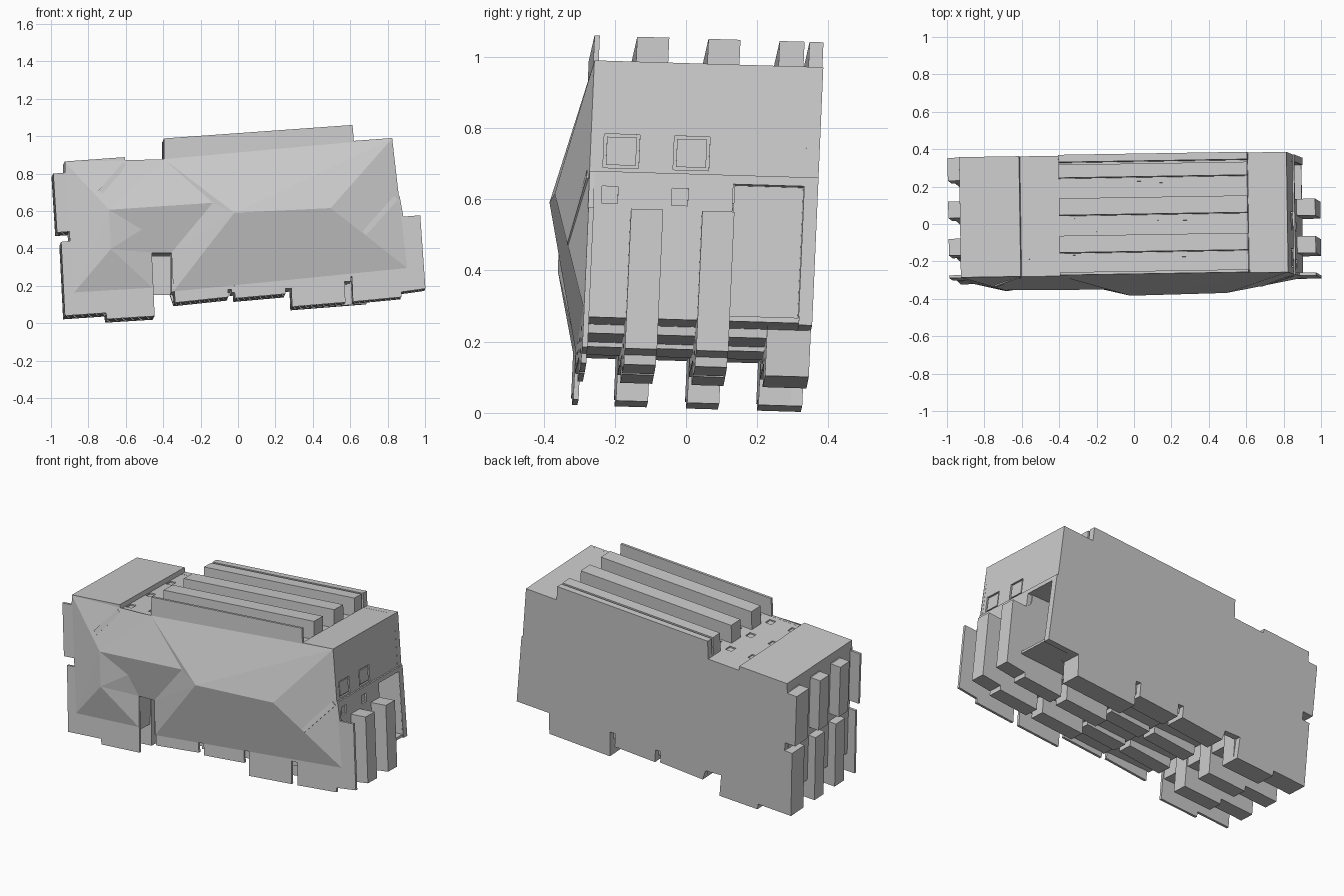
import bpy
import bmesh

cube = bpy.data.objects.get("Cube")
if cube:
    bpy.data.objects.remove(cube, do_unlink=True)

LEAN, YAW, DROP, SKEW = 0.045, 0.013, 0.03, 0.015
FRONT = -0.29


def place(x, y, z):
    """Give every part the same slight lean."""
    return (x - SKEW * y, y + LEAN * (z - 0.5) + YAW * x, z - DROP * (y + 0.29))


def prism(bm, outline, y0, y1):
    """Extrude an (x, z) outline between two depths."""
    front = [bm.verts.new(place(x, y0, z)) for x, z in outline]
    back = [bm.verts.new(place(x, y1, z)) for x, z in outline]
    bm.faces.new(front)
    bm.faces.new(back[::-1])
    n = len(outline)
    for i in range(n):
        j = (i + 1) % n
        bm.faces.new((front[j], front[i], back[i], back[j]))


def finish(bm, name):
    bmesh.ops.recalc_face_normals(bm, faces=bm.faces)
    mesh = bpy.data.meshes.new(name)
    bm.to_mesh(mesh)
    bm.free()
    obj = bpy.data.objects.new(name, mesh)
    bpy.context.collection.objects.link(obj)
    return obj


def slab(name, outline, y0, y1):
    bm = bmesh.new()
    prism(bm, outline, y0, y1)
    return finish(bm, name)


def cut(cutter, *targets):
    for obj in targets:
        mod = obj.modifiers.new("cut", "BOOLEAN")
        mod.operation = "DIFFERENCE"
        mod.solver = "EXACT"
        mod.object = cutter
    cutter.hide_render = True
    cutter.hide_viewport = True
    cutter.display_type = "WIRE"


def roof(x):
    return 0.906 + 0.074 * x


def side(z):
    return 0.82 + 0.1 * (0.99 - z) + (0.008 if z < 0.675 else 0)


# Stepped outline pieces shared by the plates and ribs
left_top = [(-0.992, 0.80), (-0.93, 0.805)]
ridge = [(-0.4, 0.988), (0.608, 1.06)]
plate_top = left_top + [(-0.93, 0.865), (-0.61, 0.888), (-0.605, 0.862),
                        (-0.4, 0.877)] + ridge + [
                        (0.615, 0.975), (0.82, 0.99), (0.852, 0.68), (0.86, 0.68)]
rib_top = left_top + [(-0.9, 0.84), (-0.4, 0.85)] + ridge + [
    (0.612, 0.94), (0.79, 0.95), (0.84, 0.6), (0.87, 0.57)]
wide_end = [(0.88, 0.57), (0.97, 0.577), (0.998, 0.185), (0.87, 0.167),
            (0.87, 0.14), (0.61, 0.115), (0.605, 0.25), (0.565, 0.25), (0.57, 0.112)]
back_end = [(0.69, 0.25), (0.69, 0.12)]


def bottom(notch):
    """Lower and left edge, with the height of the large notch."""
    return [(0.285, 0.088), (0.278, 0.24), (0.245, 0.24), (0.25, 0.157),
            (-0.02, 0.133), (-0.025, 0.21), (-0.06, 0.21), (-0.055, 0.14),
            (-0.34, 0.11), (-0.36, notch), (-0.465, notch), (-0.45, 0.038),
            (-0.705, 0.022), (-0.71, 0.055), (-0.93, 0.04), (-0.95, 0.435),
            (-0.9, 0.44), (-0.905, 0.49), (-0.972, 0.485)]


slab("front_plate", plate_top + wide_end + bottom(0.375), FRONT, -0.275)
slab("back_plate", plate_top + [(0.905, 0.265)] + back_end + bottom(0.17), 0.315, 0.353)
slab("front_rib", rib_top + wide_end + bottom(0.375), -0.17, -0.08)
slab("middle_rib", rib_top + wide_end + bottom(0.375), 0.03, 0.12)
back_rib = slab("back_rib", rib_top + [(0.87, 0.28)] + back_end + bottom(0.375),
                0.23, 0.32)

# Main body with raised roof ends, stepped floor and a deep notch
body = slab("body", [
    (-0.93, 0.865), (-0.61, 0.888), (-0.605, roof(-0.605)), (0.608, roof(0.608)),
    (0.612, 0.974), (0.82, 0.99), (side(0.68), 0.68), (side(0.67), 0.68),
    (side(0.27), 0.27), (0.6, 0.25), (0.6, 0.225), (0.28, 0.2), (0.28, 0.187),
    (-0.04, 0.164), (-0.04, 0.18), (-0.36, 0.168), (-0.36, 0.375),
    (-0.465, 0.375), (-0.465, 0.165), (-0.885, 0.155)], -0.282, 0.32)

# Open bay at the back of the right end
bay = slab("bay_cutter", [(0.7, 0.275), (1.1, 0.295), (1.1, 0.66), (0.67, 0.65)],
           0.115, 0.314)
cut(bay, body, back_rib)

# Narrow slot along the top of the back rib
slot = slab("slot_cutter", [(-0.45, 0.885), (0.65, 0.965), (0.65, 1.1), (-0.45, 1.1)],
            0.3, 0.314)
cut(slot, back_rib)

# Shallow pockets in the roof and the right end
bm = bmesh.new()
for row in (-0.22, -0.025, 0.175):
    for x, width, depth in ((-0.58, 0.04, 0.045), (-0.43, 0.04, 0.045),
                            (-0.33, 0.03, 0.08), (-0.23, 0.06, 0.08),
                            (0.05, 0.07, 0.07), (0.14, 0.03, 0.05),
                            (0.26, 0.045, 0.045), (0.43, 0.05, 0.07)):
        a, b = x - width / 2, x + width / 2
        prism(bm, [(a, roof(a) - 0.008), (b, roof(b) - 0.008),
                   (b, roof(b) + 0.03), (a, roof(a) + 0.03)],
              row - depth / 2, row + depth / 2)
for y in (-0.253, -0.056):
    for low, high, width in ((0.69, 0.785, 0.1), (0.59, 0.638, 0.045)):
        prism(bm, [(side(low) - 0.01, low), (side(low) + 0.04, low),
                   (side(high) + 0.04, high), (side(high) - 0.01, high)],
              y, y + width)
cut(finish(bm, "pocket_cutter"), body)

# Hatch covers inside the larger end pockets
for name, y in (("front_hatch", -0.245), ("middle_hatch", -0.048)):
    slab(name, [(side(0.698) - 0.02, 0.698), (side(0.698) - 0.003, 0.698),
                (side(0.777) - 0.003, 0.777), (side(0.777) - 0.02, 0.777)],
         y, y + 0.084)

# Faceted relief on the front plate
points = {
    "top_left": (-0.93, FRONT, 0.862), "top_mid": (-0.4, FRONT, 0.877),
    "top_right": (0.82, FRONT, 0.988), "low_right": (0.9, FRONT, 0.295),
    "low_mid": (-0.35, FRONT, 0.17), "ridge_a": (-0.025, -0.387, 0.588),
    "ridge_b": (0.49, -0.38, 0.613), "brow_a": (-0.695, -0.35, 0.605),
    "brow_b": (-0.14, -0.355, 0.642), "notch_a": (-0.36, -0.292, 0.377),
    "notch_b": (-0.465, -0.292, 0.377), "dip": (-0.52, -0.323, 0.5),
    "peak": (-0.685, -0.346, 0.395), "low_left": (-0.88, FRONT, 0.165),
    "low_notch": (-0.46, FRONT, 0.19),
}
facets = [
    "top_left top_mid brow_b brow_a", "top_mid top_right ridge_b ridge_a",
    "top_mid ridge_a brow_b", "top_right low_right ridge_b",
    "low_right low_mid ridge_a ridge_b", "ridge_a low_mid notch_a",
    "ridge_a notch_a brow_b", "brow_a brow_b notch_a dip",
    "dip notch_a notch_b", "brow_a dip peak", "top_left brow_a peak low_left",
    "peak low_left low_notch", "peak low_notch notch_b dip",
]
bm = bmesh.new()
verts = {k: bm.verts.new(place(*p)) for k, p in points.items()}
for facet in facets:
    bm.faces.new([verts[k] for k in facet.split()])
bmesh.ops.triangulate(bm, faces=bm.faces)
finish(bm, "front_relief")


# Thin diagonal strips across the relief
def strip(name, start, end, half):
    bm = bmesh.new()
    ring = []
    for x, y, z in (start, end):
        ring.append([bm.verts.new(place(x + dx, y + dy, z - dx)) for dx, dy in
                     ((-half, -0.003), (half, -0.003), (half, 0.02), (-half, 0.02))])
    bm.faces.new(ring[0])
    bm.faces.new(ring[1])
    for i in range(4):
        j = (i + 1) % 4
        bm.faces.new((ring[0][i], ring[0][j], ring[1][j], ring[1][i]))
    finish(bm, name)


strip("right_strip", (0.67, -0.339, 0.48), (0.84, -0.295, 0.67), 0.01)
strip("left_strip", (-0.74, -0.331, 0.7), (-0.61, -0.293, 0.85), 0.01)
